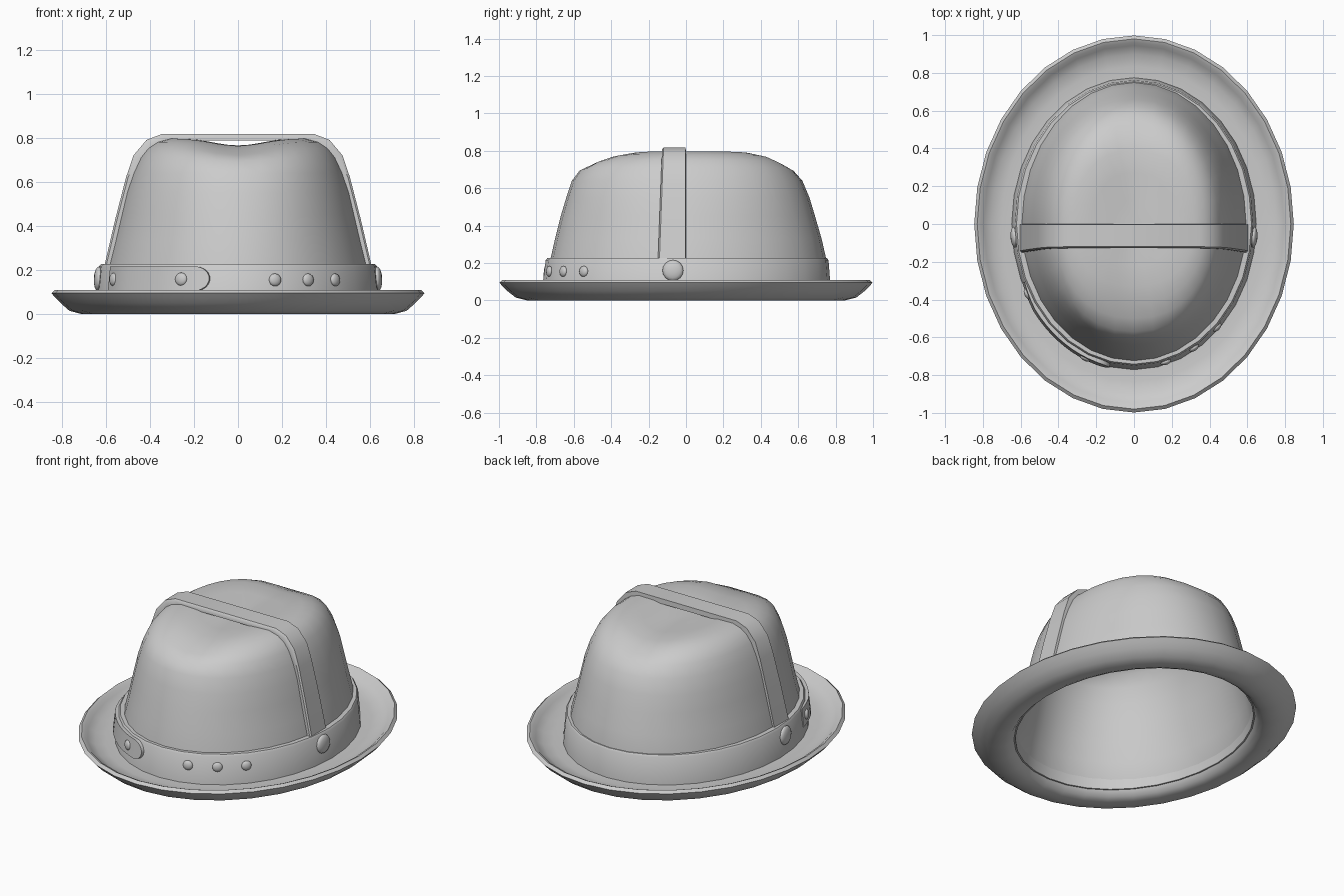
import bpy, bmesh
from math import sin, cos, radians, pi, exp
from mathutils import Vector, Matrix

if "Cube" in bpy.data.objects:
    bpy.data.objects.remove(bpy.data.objects["Cube"])

SEG = 32


def finish(name, bm, angle=35):
    bmesh.ops.recalc_face_normals(bm, faces=bm.faces)
    me = bpy.data.meshes.new(name)
    bm.to_mesh(me)
    bm.free()
    ob = bpy.data.objects.new(name, me)
    bpy.context.collection.objects.link(ob)
    bpy.ops.object.select_all(action='DESELECT')
    ob.select_set(True)
    bpy.context.view_layer.objects.active = ob
    bpy.ops.object.shade_smooth_by_angle(angle=radians(angle))
    return ob


def spow(v, p):
    return (abs(v) ** p) * (1 if v >= 0 else -1)


def trough(x, z):
    # lengthwise crease pressed into the crown top
    w = min(1, max(0, (z - 0.66) / 0.1))
    return z - 0.035 * w * exp(-(x / 0.16) ** 2)


def ring(bm, z, rx, yf, yb, n=2.0):
    vs = []
    for i in range(SEG):
        a = 2 * pi * i / SEG
        x = rx * spow(sin(a), 2 / n)
        c = spow(cos(a), 2 / n)
        vs.append(bm.verts.new((x, c * (yb if c > 0 else yf), trough(x, z))))
    return vs


def bridge(bm, a, b):
    for i in range(SEG):
        j = (i + 1) % SEG
        bm.faces.new((a[i], a[j], b[j], b[i]))


def cap(bm, r, z):
    p = bm.verts.new((0, 0, trough(0, z)))
    for i in range(SEG):
        bm.faces.new((r[i], r[(i + 1) % SEG], p))


# crown profile from base to top: z, half width, front, back, squareness
crown = [(0.22, .595, .725, .75, 2), (0.33, .567, .70, .725, 2),
         (0.45, .537, .67, .69, 2.05), (0.55, .512, .64, .66, 2.1),
         (0.64, .48, .61, .622, 2.15), (0.71, .447, .57, .575, 2.2),
         (0.752, .415, .50, .52, 2.25), (0.78, .375, .42, .46, 2.3),
         (0.797, .32, .33, .39, 2.3), (0.80, .22, .22, .27, 2.2),
         (0.797, .11, .11, .13, 2)]
brim_top = [(0.11, .83, .98, .98), (0.102, .812, .962, .962),
            (0.085, .795, .945, .945), (0.06, .755, .90, .90),
            (0.05, .70, .835, .835), (0.05, .62, .75, .765)]
brim_under = [(0.05, .615, .745, .755), (0.015, .64, .775, .78),
              (0.002, .67, .81, .81), (0.0, .71, .85, .85),
              (0.015, .765, .91, .91), (0.05, .805, .955, .955),
              (0.075, .83, .98, .98), (0.095, .846, .998, .998)]
bm = bmesh.new()
inner = [(z - .02, rx - .02, f - .02, b - .02, n) for z, rx, f, b, n in reversed(crown)]
rings = [ring(bm, *p) for p in inner + brim_under + brim_top + crown]
for a, b in zip(rings, rings[1:]):
    bridge(bm, a, b)
cap(bm, rings[0], crown[-1][0] - .02)
cap(bm, rings[-1], crown[-1][0])
finish("hat_body", bm, 50)

# hat band
bm = bmesh.new()
prof = [(0.045, .61, .74, .75), (0.045, .648, .772, .775), (0.215, .631, .75, .762),
        (0.226, .622, .742, .754), (0.226, .585, .71, .73)]
rings = [ring(bm, *p) for p in prof]
for a, b in zip(rings, rings[1:] + rings[:1]):
    bridge(bm, a, b)
finish("hat_band", bm)

# strap over the crown, with raised edges to the flat face
half = [(.607, .215), (.557, .43), (.508, .62), (.474, .72), (.415, .79), (.345, .817)]
outer = [(-x, z) for x, z in half] + [(x, z) for x, z in reversed(half)]
bm = bmesh.new()
cols = []
for x, z in outer:
    k = (.817 - z) / .6
    y0, y1 = -0.128 - 0.022 * k, 0.0
    s = 1 if x > 0 else -1
    ix, iz = x - s * .03, z - (.03 if z > .5 else .005)
    cols.append([bm.verts.new(p) for p in
                 ((ix, y0, iz), (x - s * .008, y0, z - .008 * (1 - k)), (x, y0 + .008, z),
                  (x, y1 - .002, z), (ix, y1, iz))])
for a, b in zip(cols, cols[1:]):
    for i in range(5):
        j = (i + 1) % 5
        bm.faces.new((a[i], a[j], b[j], b[i]))
bm.faces.new(cols[0])
bm.faces.new(cols[-1])
finish("crown_strap", bm, 40)


def on_band(a, z, off):
    # point and outward direction on the band at angle a from the front
    k = (z - .045) / .17
    rx, ry = .648 - .017 * k, .772 - .022 * k
    n = Vector((sin(a) / rx, -cos(a) / ry, 0.08)).normalized()
    return Vector((rx * sin(a), -ry * cos(a), z)) + n * off, n


# overlapping band end with rounded tip
bm = bmesh.new()
a0, a1, zc, h = radians(-66), radians(-11.5), .16, .055
cols = []
N = 20
tip = radians(6)
angles = [a0 + (a1 - tip - a0) * i / 12 for i in range(13)]
angles += [a1 - tip + tip * sin(pi / 2 * i / 6) for i in range(1, 7)]
for a in angles:
    t = max(0, (a - (a1 - tip)) / tip)
    hh = h * max(.12, (1 - min(t, 1) ** 2) ** .5)
    off = .004 + .014 * min(1, (a - a0) / radians(12))
    cols.append([bm.verts.new(on_band(a, z, o)[0]) for z, o in
                 ((zc - hh, -.012), (zc - hh, off), (zc + hh, off), (zc + hh, -.012))])
for a, b in zip(cols, cols[1:]):
    for i in range(4):
        j = (i + 1) % 4
        bm.faces.new((a[i], a[j], b[j], b[i]))
bm.faces.new(cols[0])
bm.faces.new(cols[-1])
finish("band_end", bm)


# domed studs and side buttons
def stud(name, a, z, r, off, depth):
    p, n = on_band(a, z, off)
    bm = bmesh.new()
    bmesh.ops.create_uvsphere(bm, u_segments=16, v_segments=8, radius=1)
    m = (Matrix.Translation(p) @ n.to_track_quat('Z', 'Y').to_matrix().to_4x4()
         @ Matrix.Diagonal((r, r, depth, 1)))
    bmesh.ops.transform(bm, matrix=m, verts=bm.verts)
    finish(name, bm, 60)


for i, deg in enumerate((15.3, 30, 43.8)):
    stud(f"band_stud_{i + 1}", radians(deg), .155, .029, 0, .015)
for i, deg in enumerate((-23.2, -61)):
    stud(f"band_end_stud_{i + 1}", radians(deg), .157, .03, .016 if i == 0 else .01, .014)
for side, s in (("right", 1), ("left", -1)):
    stud(f"{side}_button", s * radians(84.7), .16, .056, 0, .02)
